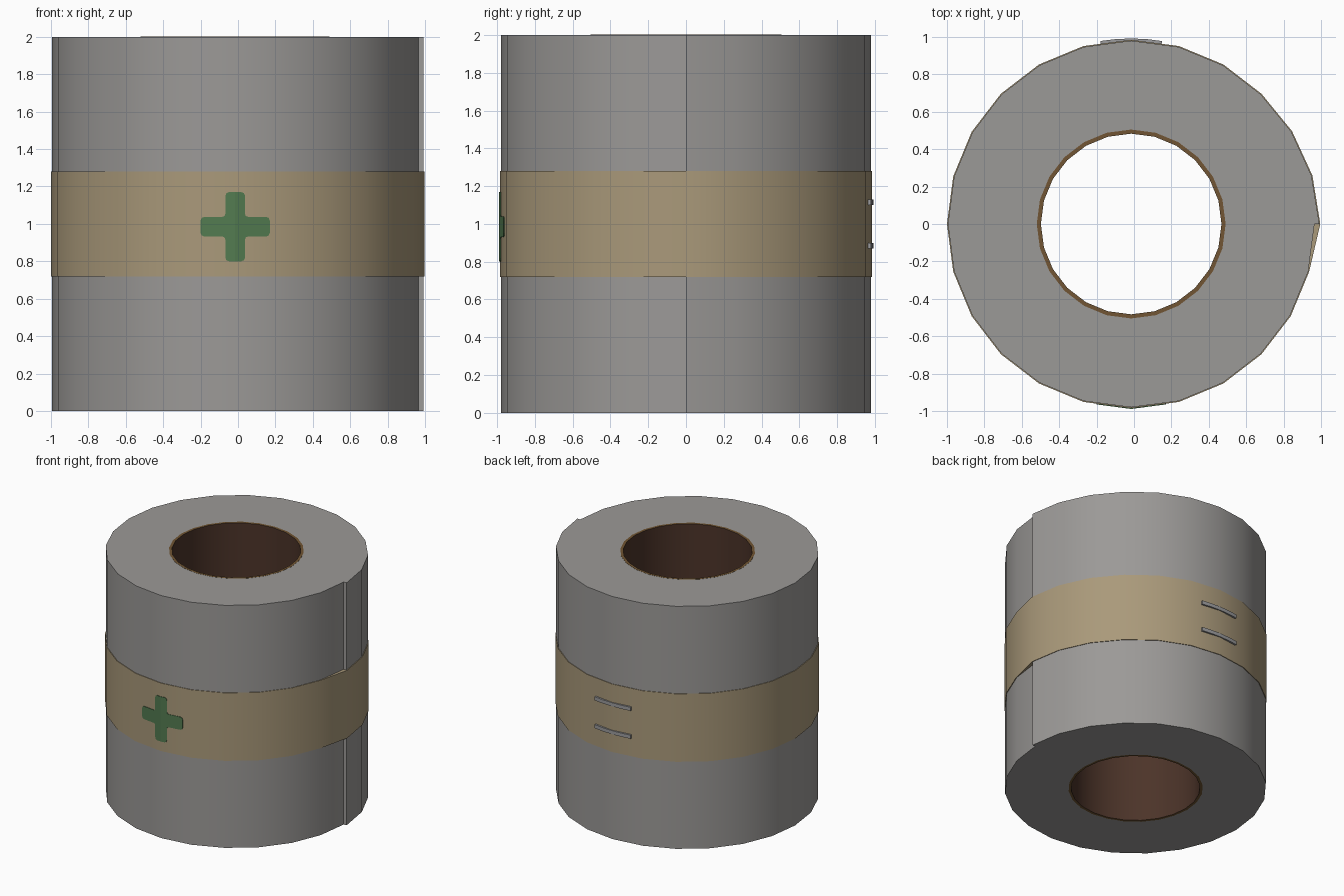
import bpy, bmesh, math
from math import sin, cos, pi, radians

if "Cube" in bpy.data.objects:
    bpy.data.objects.remove(bpy.data.objects["Cube"])

CX, R, N = -0.015, 0.98, 24


def material(name, col):
    m = bpy.data.materials.new(name)
    m.diffuse_color = (*col, 1)
    m.use_nodes = True
    m.node_tree.nodes["Principled BSDF"].inputs["Base Color"].default_value = m.diffuse_color
    return m


GREY = material("grey_cloth", (0.33, 0.32, 0.31))
TAN = material("tan_wrap", (0.40, 0.32, 0.195))
GREEN = material("green_mark", (0.085, 0.195, 0.08))
BROWN = material("brown_card", (0.165, 0.091, 0.033))
DARK = material("dark_card", (0.072, 0.034, 0.022))
STEEL = material("steel", (0.33, 0.33, 0.34))


def finish(name, bm, mats, smooth=True):
    bmesh.ops.recalc_face_normals(bm, faces=bm.faces)
    me = bpy.data.meshes.new(name)
    bm.to_mesh(me)
    bm.free()
    ob = bpy.data.objects.new(name, me)
    bpy.context.collection.objects.link(ob)
    for m in mats:
        me.materials.append(m)
    if smooth:
        bpy.ops.object.select_all(action='DESELECT')
        bpy.context.view_layer.objects.active = ob
        ob.select_set(True)
        bpy.ops.object.shade_smooth_by_angle(angle=radians(30))
    return ob


def ring(name, outer, inner, z0, z1, mats, closed=True):
    """Extruded wall between two matching outlines."""
    bm = bmesh.new()
    loops = [[bm.verts.new((x, y, z)) for x, y in pts]
             for pts, z in ((outer, z0), (outer, z1), (inner, z1), (inner, z0))]
    n = len(outer)
    for k in range(4):
        a, b = loops[k], loops[(k + 1) % 4]
        for i in range(n if closed else n - 1):
            j = (i + 1) % n
            f = bm.faces.new((a[i], a[j], b[j], b[i]))
            if k == 2 and len(mats) > 1:
                f.material_index = 1
    if not closed:
        for i in (0, n - 1):
            bm.faces.new([l[i] for l in loops])
    return finish(name, bm, mats)


def polar(r, a):
    return (CX + r * cos(a), r * sin(a))


# cloth roll: the loose end lifts off near angle zero, leaving a step
lift = {0: 0.026, 1: 0.018, 2: 0.008}
angles = [2 * pi * i / N for i in range(N + 1)]
radii = [R + lift.get(i, 0) for i in range(N + 1)]
ring("cloth_roll", [polar(r, a) for r, a in zip(radii, angles)],
     [polar(0.503, a) for a in angles], 0, 2, [GREY])

# wrap band bridging the step
ring("wrap_band", [polar(r + 0.005, a) for r, a in zip(radii[:N], angles)],
     [polar(R - 0.02, a) for a in angles[:N]], 0.72, 1.28, [TAN])

# card core, dark on the inside
ring("card_core", [polar(0.505, a) for a in angles[:N]],
     [polar(0.483, a) for a in angles[:N]], 0, 2.001, [BROWN, DARK])

# two curved staples on the back
arc = [radians(90 + d) for d in (-9.6, -4.8, 0, 4.8, 9.6)]
for k, z in enumerate((0.885, 1.115)):
    ring(f"staple_{k + 1}", [polar(0.992, a) for a in arc],
         [polar(0.972, a) for a in arc], z - 0.015, z + 0.015, [STEEL], False)

# green cross with rounded tips, bent over the band's front facets
L, W, C = 0.185, 0.053, 0.02
tip = [(L - C, -W), (L - 0.006, -W + 0.006), (L, -W + C),
       (L, W - C), (L - 0.006, W - 0.006), (L - C, W),
       (W + 0.015, W), (W + 0.004, W + 0.004), (W, W + 0.015)]
bm = bmesh.new()
pts = []
for q in range(4):
    c, s = cos(q * pi / 2), sin(q * pi / 2)
    pts += [(x * c - y * s, x * s + y * c) for x, y in tip]
bm.faces.new([bm.verts.new((CX + x, 0, 0.985 + z)) for x, z in pts])
bmesh.ops.bisect_plane(bm, geom=bm.verts[:] + bm.edges[:] + bm.faces[:],
                       plane_co=(CX, 0, 0), plane_no=(1, 0, 0))
bmesh.ops.triangulate(bm, faces=bm.faces)
slope = math.tan(pi / N)
for v in bm.verts:
    v.co.y = -(R + 0.009) + abs(v.co.x - CX) * slope
ext = bmesh.ops.extrude_face_region(bm, geom=bm.faces[:], use_keep_orig=True)
for v in ext["geom"]:
    if isinstance(v, bmesh.types.BMVert):
        v.co.y += 0.006
finish("green_cross", bm, [GREEN], False)
